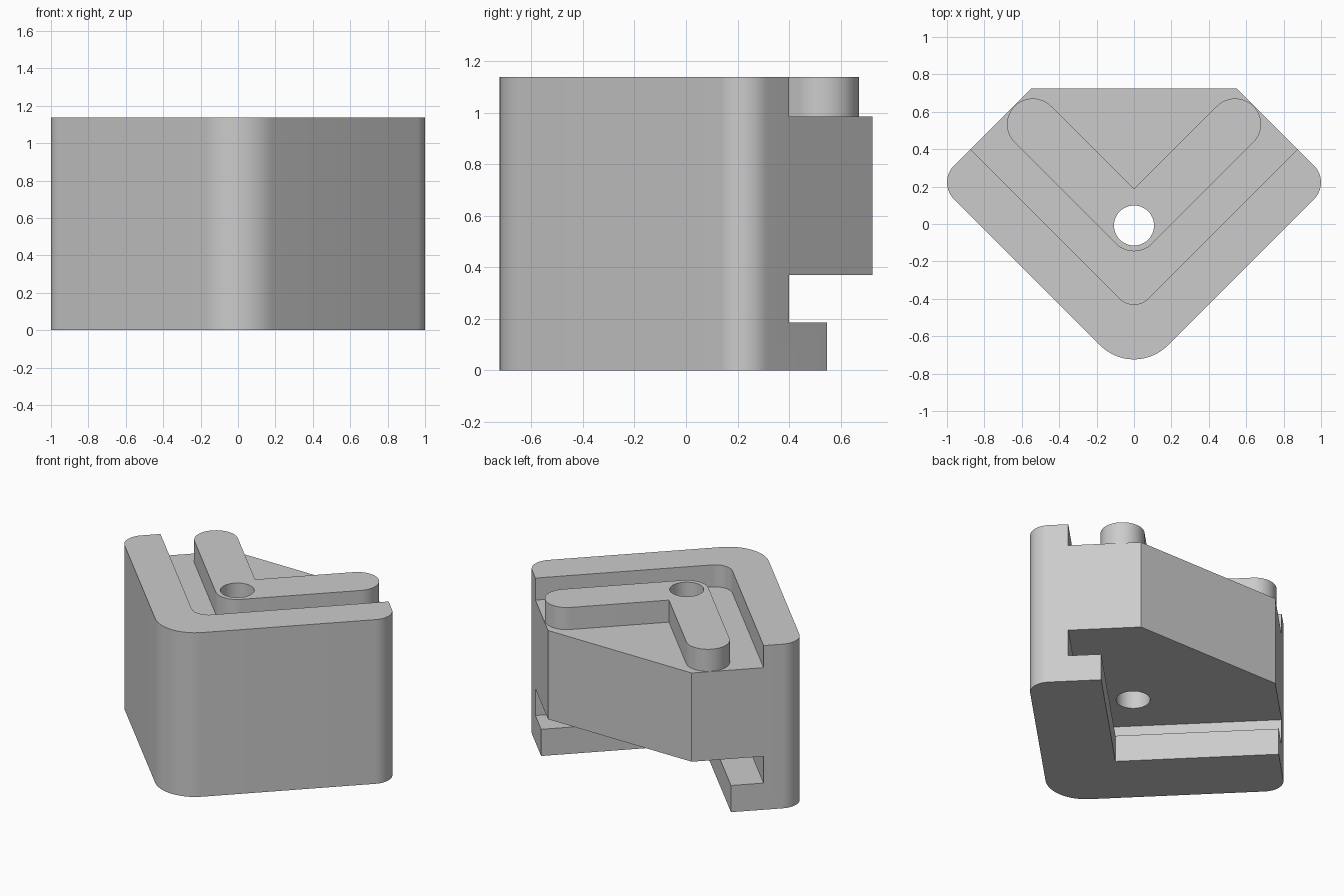
import bpy
import bmesh
import math
from mathutils import Vector

if "Cube" in bpy.data.objects:
    bpy.data.objects.remove(bpy.data.objects["Cube"])

grey = bpy.data.materials.new("plain grey")
grey.use_nodes = True
colour = (0.6, 0.6, 0.6, 1)
grey.diffuse_color = colour
grey.node_tree.nodes["Principled BSDF"].inputs["Base Color"].default_value = colour


def rounded(corners, steps=14):
    """Outline from (x, y, radius) corners, each replaced by an arc."""
    outline = []
    for i, (x, y, r) in enumerate(corners):
        p = Vector((x, y, 0))
        if r == 0:
            outline.append(p)
            continue
        u = (Vector((*corners[i - 1][:2], 0)) - p).normalized()
        v = (Vector((*corners[(i + 1) % len(corners)][:2], 0)) - p).normalized()
        half = u.angle(v) / 2
        centre = p + (u + v).normalized() * r / math.sin(half)
        start = (p + u * r / math.tan(half) - centre).normalized()
        end = (p + v * r / math.tan(half) - centre).normalized()
        outline += [centre + start.slerp(end, k / steps) * r for k in range(steps + 1)]
    return outline


def prism(name, outline, z0, z1):
    bm = bmesh.new()
    face = bm.faces.new([bm.verts.new((p.x, p.y, z0)) for p in outline])
    up = bmesh.ops.extrude_face_region(bm, geom=[face])["geom"]
    bmesh.ops.translate(bm, vec=(0, 0, z1 - z0),
                        verts=[g for g in up if isinstance(g, bmesh.types.BMVert)])
    bmesh.ops.remove_doubles(bm, verts=bm.verts, dist=1e-5)
    bmesh.ops.recalc_face_normals(bm, faces=bm.faces)
    mesh = bpy.data.meshes.new(name)
    bm.to_mesh(mesh)
    bm.free()
    mesh.materials.append(grey)
    obj = bpy.data.objects.new(name, mesh)
    bpy.context.collection.objects.link(obj)
    return obj


def activate(obj):
    bpy.ops.object.select_all(action="DESELECT")
    obj.select_set(True)
    bpy.context.view_layer.objects.active = obj


def cut(obj, outline, z0, z1):
    cutter = prism("cutter", outline, z0, z1)
    cutter.hide_render = True
    mod = obj.modifiers.new("cut", "BOOLEAN")
    mod.operation = "DIFFERENCE"
    mod.solver = "EXACT"
    mod.object = cutter
    activate(obj)
    bpy.ops.object.modifier_apply(modifier=mod.name)
    bpy.data.objects.remove(cutter)


def behind(apex, radius):
    """Right-angled wedge opening towards the back from its apex."""
    return rounded([(0, apex, radius), (2, apex + 2, 0), (-2, apex + 2, 0)])


TOP, FLOOR, CEILING, LIP = 1.138, 0.985, 0.37, 0.185
BACK, CHAMFER, FRONT = 0.724, 1.275, -0.83

# Corner block with rounded front and side edges and a chamfered back
side_x = (CHAMFER - FRONT) / 2
side_y = CHAMFER - side_x
body = prism("corner_block", rounded([
    (0, FRONT, 0.256), (side_x, side_y, 0.128), (CHAMFER - BACK, BACK, 0),
    (BACK - CHAMFER, BACK, 0), (-side_x, side_y, 0.128)]), 0, TOP)

# Recess behind the top wall, opening under the block, and groove over the lip
cut(body, behind(-0.475, 0.11), FLOOR, TOP + 0.2)
cut(body, behind(-0.181, 0), -0.2, CEILING - 0.06)
cut(body, behind(-0.475, 0.11), LIP, CEILING)

# Raised V-shaped ridge with round ends
w, pivot, end_x = 0.138, -0.008, 0.541
d = w * math.sqrt(2)
end_y = end_x + pivot
r = w * 0.999
ridge = prism("locating_ridge", rounded([
    (0, pivot - d, w), (end_x + d, end_y, r), (end_x, end_y + d, r),
    (0, pivot + d, 0), (-end_x, end_y + d, r), (-end_x - d, end_y, r)]), FLOOR, TOP)

# Vertical bolt hole through ridge and block
hole = [Vector((0.107 * math.cos(a), pivot + 0.107 * math.sin(a), 0))
        for a in (math.tau * k / 48 for k in range(48))]
for part in (body, ridge):
    cut(part, hole, -0.3, TOP + 0.3)
    activate(part)
    bpy.ops.object.shade_smooth_by_angle(angle=math.radians(30))
